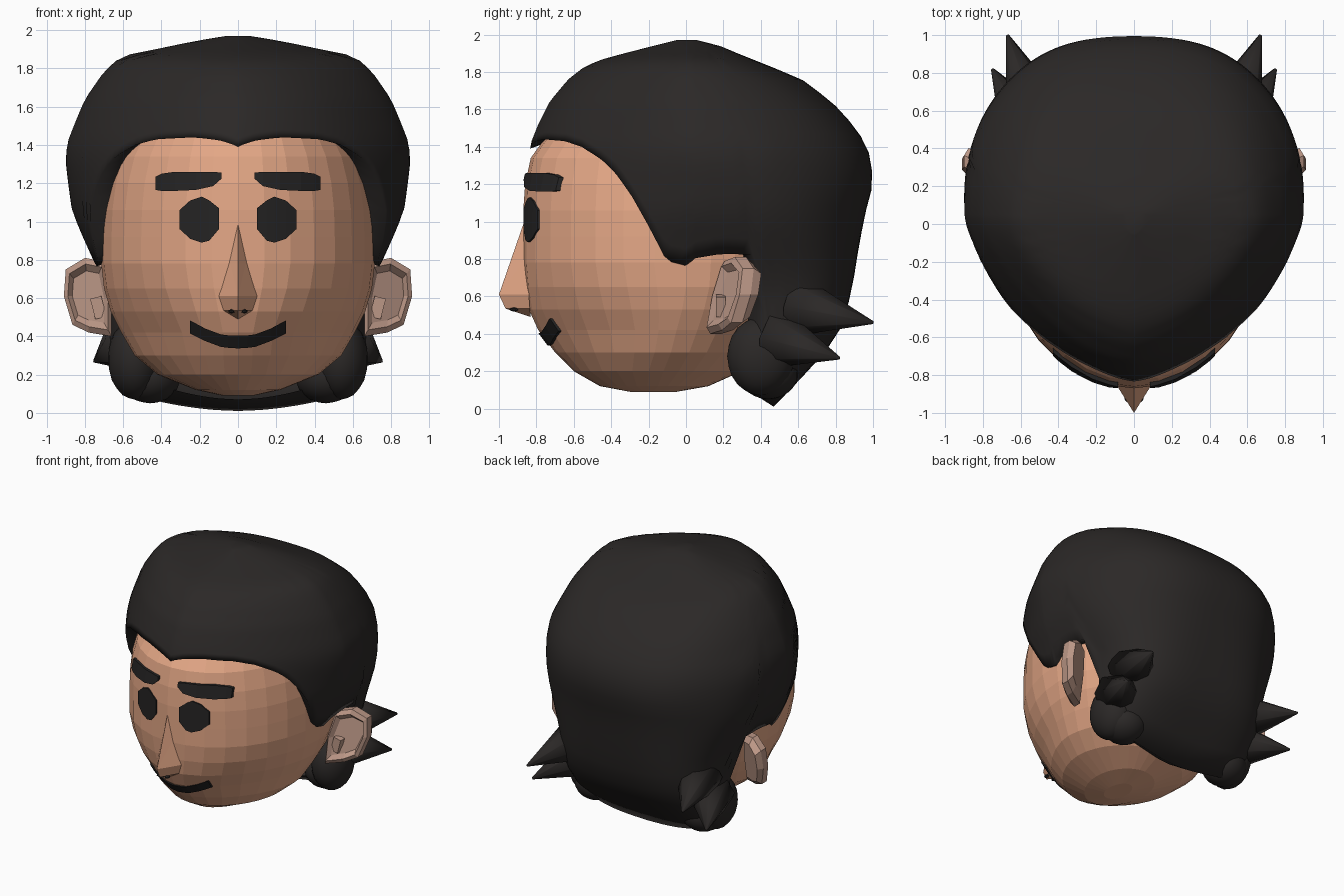
import bpy, bmesh, math
from mathutils import Vector, Matrix

if "Cube" in bpy.data.objects:
    bpy.data.objects.remove(bpy.data.objects["Cube"])


def material(name, rgb):
    m = bpy.data.materials.new(name)
    m.diffuse_color = (*rgb, 1)
    m.use_nodes = True
    m.node_tree.nodes["Principled BSDF"].inputs["Base Color"].default_value = m.diffuse_color
    return m


SKIN = material("skin", (0.78, 0.39, 0.24))
EAR = material("ear_skin", (0.50, 0.31, 0.24))
HAIR = material("hair_black", (0.024, 0.021, 0.020))
DARK = material("feature_black", (0.018, 0.017, 0.017))


def finish(name, bm, mat, smooth=False, pair=False):
    if pair:  # copy to the other side
        geo = bm.verts[:] + bm.edges[:] + bm.faces[:]
        bmesh.ops.mirror(bm, geom=geo, matrix=Matrix(), merge_dist=-1, axis='X')
    bmesh.ops.recalc_face_normals(bm, faces=bm.faces)
    for f in bm.faces:
        f.smooth = smooth
    me = bpy.data.meshes.new(name)
    bm.to_mesh(me)
    bm.free()
    me.materials.append(mat)
    ob = bpy.data.objects.new(name, me)
    bpy.context.collection.objects.link(ob)
    return ob


def loft(rings, cap_start=True):
    bm = bmesh.new()
    vs = [[bm.verts.new(p) for p in r] for r in rings]
    n = len(vs[0])
    for a, b in zip(vs, vs[1:]):
        for i in range(n):
            j = (i + 1) % n
            bm.faces.new((a[i], a[j], b[j], b[i]))
    if cap_start:
        bm.faces.new(vs[0])
    bm.faces.new(vs[-1])
    return bm


def ellipsoids(items, subdiv):
    bm = bmesh.new()
    for c, s in items:
        bmesh.ops.create_icosphere(bm, subdivisions=subdiv, radius=1,
                                   matrix=Matrix.Translation(c) @ Matrix.Diagonal((*s, 1)))
    return bm


def table(rows, k):
    # piecewise linear lookup by first column
    if k <= rows[0][0]:
        return rows[0][1:]
    for a, b in zip(rows, rows[1:]):
        if k <= b[0]:
            t = (k - a[0]) / (b[0] - a[0])
            return [p + (q - p) * t for p, q in zip(a[1:], b[1:])]
    return rows[-1][1:]


def spow(v, p):
    return math.copysign(abs(v) ** p, v)


# head: z, half width, front y, back y, centre y, front pointedness
HEAD = [(0.09, 0.08, -0.30, -0.05, -0.18, 1), (0.12, 0.22, -0.46, 0.12, -0.15, 1.05),
        (0.20, 0.42, -0.60, 0.30, -0.12, 1.1), (0.30, 0.54, -0.70, 0.42, -0.08, 1.2),
        (0.42, 0.61, -0.79, 0.52, -0.05, 1.25), (0.53, 0.665, -0.84, 0.58, -0.02, 1.15),
        (0.65, 0.70, -0.86, 0.64, 0, 1.05), (0.78, 0.715, -0.87, 0.68, 0, 1),
        (0.92, 0.715, -0.87, 0.7, 0, 1), (1.06, 0.71, -0.87, 0.7, 0, 1),
        (1.20, 0.69, -0.86, 0.68, 0, 1), (1.34, 0.65, -0.83, 0.62, 0, 1),
        (1.48, 0.57, -0.73, 0.55, 0, 1), (1.62, 0.44, -0.55, 0.4, 0, 1), (1.72, 0.2, -0.3, 0.2, 0, 1)]
rings = []
for z, w, yf, yb, yc, p in HEAD:
    ring = []
    for i in range(32):
        a = math.tau * i / 32
        s, c = math.sin(a), math.cos(a)
        q = p if c > 0 else 1
        ring.append((w * spow(s, q), yc - spow(c, q) * (yc - yf if c > 0 else yb - yc), z))
    rings.append(ring)
finish("head", loft(rings), SKIN)


def face_y(x, z):
    w, yf, yb, yc, p = table(HEAD, z)
    s = (abs(x) / w) ** (1 / p)
    return yc - (yc - yf) * math.sqrt(max(0, 1 - s * s)) ** p


# eyes, brows and mouth: strips (x, low z, high z) laid on the face
def strip(stations, out):
    return loft([[(x, face_y(x, z) + d, z)
                  for z, d in ((lo, -out), (hi, -out), (hi, 0.03), (lo, 0.03))]
                 for x, lo, hi in stations])


finish("eyes", strip([(0.10, 0.96, 1.07), (0.15, 0.90, 1.11), (0.19, 0.89, 1.13),
                      (0.25, 0.91, 1.11), (0.305, 0.96, 1.06)], 0.008), DARK, pair=True)
finish("eyebrows", strip([(0.085, 1.225, 1.255), (0.13, 1.185, 1.26), (0.22, 1.165, 1.26),
                          (0.33, 1.16, 1.26), (0.40, 1.16, 1.25), (0.43, 1.165, 1.235)],
                         0.02), DARK, pair=True)
M = [(0, 0.337, 0.405), (0.05, 0.34, 0.405), (0.09, 0.345, 0.41), (0.17, 0.375, 0.44), (0.25, 0.415, 0.483)]
finish("mouth", strip([(-x, a, b) for x, a, b in M[:0:-1]] + M, 0.012), DARK)

# nose: narrow bridge widening to the wings
bm = bmesh.new()
bridge, tip, under, base = [bm.verts.new(p) for p in (
    (0, -0.865, 1.0), (0, -1.0, 0.61), (0, -0.965, 0.535), (0, -0.83, 0.49))]
for s in (1, -1):
    mid, wing, low = [bm.verts.new((s * x, y, z)) for x, y, z in (
        (0.045, -0.86, 0.80), (0.10, -0.84, 0.61), (0.075, -0.835, 0.535))]
    for f in ((bridge, mid, tip), (mid, wing, tip), (tip, wing, low, under), (under, low, base)):
        bm.faces.new(f)
finish("nose", bm, SKIN)
finish("nostrils", ellipsoids([((0.035, -0.92, 0.53), (0.018, 0.025, 0.012))], 1), DARK, pair=True)

# ears: shallow dished plates facing forward
OUT = [(0.66, 0.40), (0.78, 0.42), (0.865, 0.46), (0.91, 0.61), (0.90, 0.75),
       (0.80, 0.81), (0.70, 0.79), (0.66, 0.60)]
rings = []
for s, dy in ((0.8, 0.11), (1, 0.07), (1, 0.01), (0.84, -0.01), (0.66, 0.025)):
    rings.append([(0.78 + (x - 0.78) * s, 0.16 + 0.5 * (x - 0.68) + 0.15 * (z - 0.6) + dy,
                   0.61 + (z - 0.61) * s) for x, z in OUT])
finish("ears", loft(rings), EAR, pair=True)
bm = bmesh.new()
bmesh.ops.create_cube(bm, size=1, matrix=Matrix.Translation((0.73, 0.185, 0.55))
                      @ Matrix.Rotation(0.25, 4, 'Y') @ Matrix.Diagonal((0.06, 0.05, 0.11, 1)))
finish("ear_tragus", bm, EAR, pair=True)

# hair: z, half width, front y, back y, back roundness (small = boxy)
SHAPE = [(0.0, 0.58, -0.6, 0.46, 0.55), (0.12, 0.63, -0.65, 0.57, 0.55), (0.25, 0.68, -0.7, 0.71, 0.55),
         (0.45, 0.69, -0.8, 0.84, 0.57), (0.65, 0.70, -0.85, 0.89, 0.6), (0.78, 0.755, -0.86, 0.91, 0.66),
         (0.9, 0.81, -0.86, 0.93, 0.72), (1.05, 0.87, -0.86, 0.96, 0.78), (1.2, 0.885, -0.86, 1.0, 0.82),
         (1.33, 0.895, -0.84, 0.99, 0.84), (1.42, 0.88, -0.83, 0.96, 0.84), (1.52, 0.84, -0.79, 0.89, 0.84),
         (1.64, 0.79, -0.73, 0.78, 0.84), (1.76, 0.71, -0.63, 0.62, 0.84), (1.83, 0.65, -0.54, 0.45, 0.84),
         (1.87, 0.58, -0.44, 0.35, 0.84), (1.91, 0.38, -0.29, 0.25, 0.84), (1.94, 0.24, -0.17, 0.18, 0.84),
         (1.97, 0.06, -0.05, 0.06, 0.84)]
# lower edge: angle from the front, z
EDGE = [(0, 1.39), (10, 1.425), (20, 1.44), (34, 1.43), (42, 1.40), (50, 1.34), (56, 1.27),
        (62, 1.16), (69, 0.98), (76, 0.79), (84, 0.765), (94, 0.83), (103, 0.82), (105, 0.5),
        (109, 0.22), (118, 0.09), (150, 0.06), (180, 0.01)]


def hair_point(deg, z):
    w, yf, yb, pb = table(SHAPE, z)
    a = math.radians(deg)
    c, s, yc = math.cos(a), math.sin(a), 0.05
    p = 1.25 if c > 0 else pb
    k = 1 + 0.012 * math.sin(5 * abs(a) + 4 * z) * min(1, z)  # soft waves
    return Vector((w * spow(s, p) * k, yc - spow(c, p) * (yc - yf if c > 0 else yb - yc), z))


ROWS, COLS, TOP = 22, 120, 1.97
rings = [[] for _ in range(ROWS + 2)]
for i in range(COLS):
    deg = -180 + 360 * i / COLS
    low = table(EDGE, abs(deg))[0]
    foot = hair_point(deg, low)
    rings[0].append((foot.x * 0.8, foot.y * 0.8, low + 0.06))
    for j in range(ROWS + 1):
        rings[j + 1].append(hair_point(deg, low + (TOP - low) * (1 - (1 - j / ROWS) ** 1.7)))
finish("hair", loft(rings, cap_start=False), HAIR, smooth=True)

# nape curls behind the ears
finish("nape_curls", ellipsoids([((0.54, 0.40, 0.28), (0.14, 0.18, 0.21)),
                                 ((0.46, 0.44, 0.19), (0.16, 0.16, 0.14))], 3), HAIR, True, True)

# flicked hair tips
bm = bmesh.new()
for base, tip, rad in (((0.52, 0.58, 0.55), (0.67, 1.0, 0.46), 0.17),
                       ((0.55, 0.48, 0.38), (0.75, 0.82, 0.27), 0.17)):
    b, d = Vector(base), Vector(tip) - Vector(base)
    mat = Matrix.Translation(b + d / 2) @ d.to_track_quat('Z', 'Y').to_matrix().to_4x4()
    bmesh.ops.create_cone(bm, cap_ends=True, segments=8, radius1=rad, radius2=0.008,
                          depth=d.length, matrix=mat)
finish("hair_tips", bm, HAIR, True, True)
